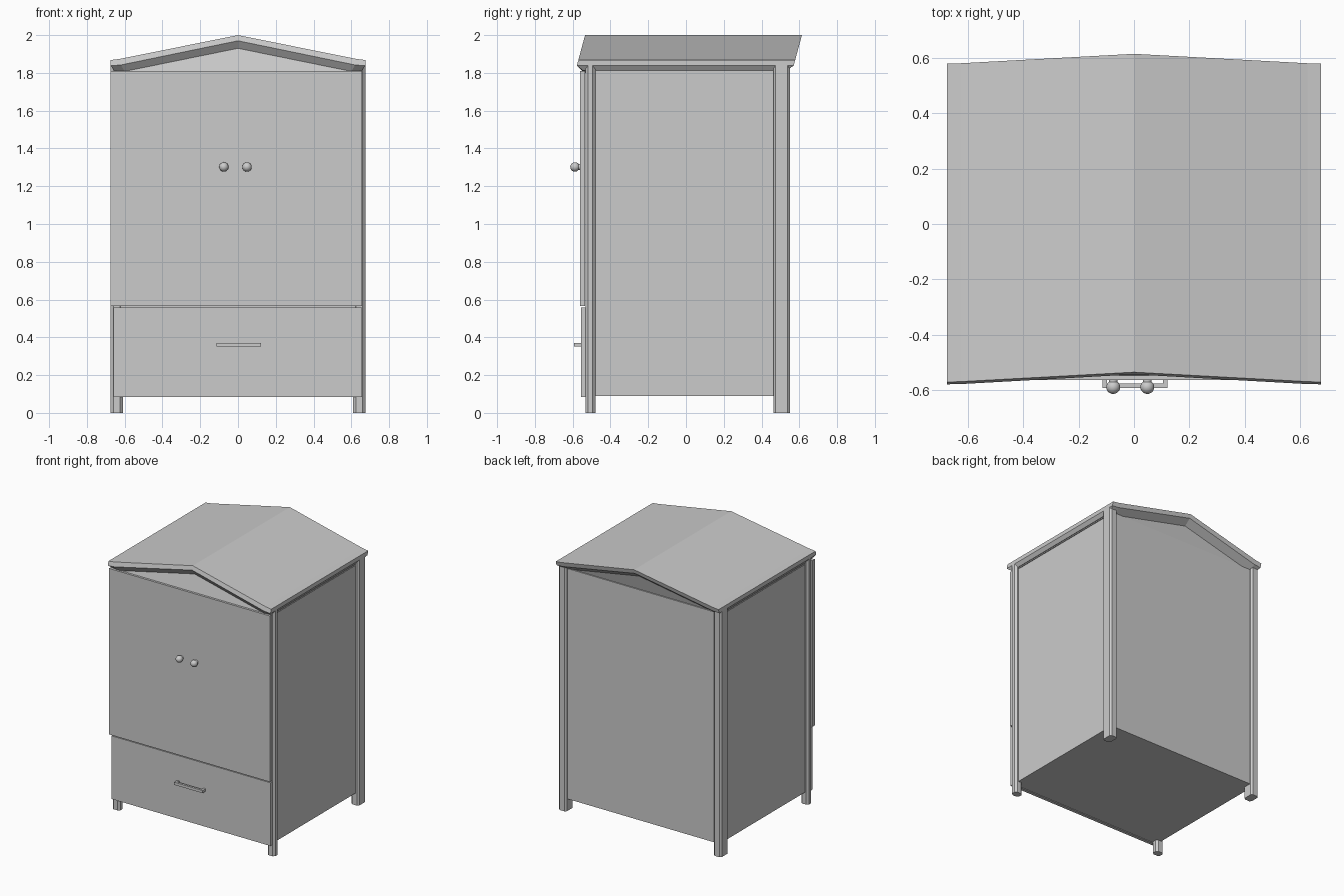
import bpy, bmesh, math

if "Cube" in bpy.data.objects:
    bpy.data.objects.remove(bpy.data.objects["Cube"])


def finish(name, bm):
    bmesh.ops.recalc_face_normals(bm, faces=bm.faces)
    me = bpy.data.meshes.new(name)
    bm.to_mesh(me)
    bm.free()
    ob = bpy.data.objects.new(name, me)
    bpy.context.collection.objects.link(ob)
    return ob


def box(name, x0, x1, y0, y1, z0, z1, chamfer=0):
    """Box from its limits; chamfer cuts the upright edges."""
    bm = bmesh.new()
    bmesh.ops.create_cube(bm, size=1)
    for v in bm.verts:
        v.co.x = x0 if v.co.x < 0 else x1
        v.co.y = y0 if v.co.y < 0 else y1
        v.co.z = z0 if v.co.z < 0 else z1
    if chamfer:
        up = [e for e in bm.edges if abs(e.verts[0].co.z - e.verts[1].co.z) > 0.01]
        bmesh.ops.bevel(bm, geom=up, offset=chamfer, segments=1, affect='EDGES')
    return finish(name, bm)


def roof_prism(name, pts):
    """Prism along y from (x, z, inset) points; its ends lean backward with height."""
    bm = bmesh.new()
    rings = []
    for y, s in ((-0.57, 1), (0.578, -1)):
        rings.append([bm.verts.new((x, y + s * i + 0.27 * (z - 1.868), z)) for x, z, i in pts])
    a, b = rings
    bm.faces.new(a)
    bm.faces.new(b[::-1])
    n = len(pts)
    for k in range(n):
        bm.faces.new((a[k], b[k], b[(k + 1) % n], a[(k + 1) % n]))
    return finish(name, bm)


def mirrored(half, ridge):
    """Left half points + ridge + right half."""
    return half + [ridge] + [(-x, z, i) for x, z, i in half[::-1]]


# Roof: top slab, chamfered underside, gable filling
top = mirrored([(-0.674, 1.868, 0), (-0.625, 1.874, 0)], (0, 2.0, 0))
mid = mirrored([(-0.674, 1.838, 0), (-0.62, 1.842, 0)], (0, 1.97, 0))
low = mirrored([(-0.655, 1.812, 0.04), (-0.60, 1.808, 0.04)], (0, 1.93, 0.04))
roof_prism("roof_slab", top + mid[::-1])

bm = bmesh.new()
rings = []
for prof, y, s in ((mid, -0.57, 1), (low, -0.57, 1), (low, 0.578, -1), (mid, 0.578, -1)):
    rings.append([bm.verts.new((x, y + s * i + 0.27 * (z - 1.868), z)) for x, z, i in prof])
for a, b in zip(rings, rings[1:]):
    for k in range(4):
        bm.faces.new((a[k], a[k + 1], b[k + 1], b[k]))
m0, l0, l1, m1 = rings
for k in (0, 4):
    bm.faces.new((m0[k], l0[k], l1[k], m1[k]))
finish("roof_underside", bm)
roof_prism("gable", [(-0.655, 1.80, 0.04), (-0.60, 1.808, 0.04), (0, 1.93, 0.04),
                     (0.60, 1.808, 0.04), (0.655, 1.80, 0.04)])

# Cabinet body
box("cabinet_body", -0.65, 0.65, -0.53, 0.532, 0.09, 1.815)

# Corner posts
for side, s in (("left", -1), ("right", 1)):
    xa, xb = sorted((s * 0.61, s * 0.674))
    box(f"front_post_{side}", xa, xb, -0.533, -0.48, 0, 1.84, 0.014)
    box(f"back_post_{side}", xa, xb, 0.462, 0.55, 0, 1.84, 0.012)

# Door panel and drawer front
box("door_panel", -0.675, 0.657, -0.562, -0.535, 0.567, 1.81)
box("drawer_front", -0.66, 0.657, -0.555, -0.53, 0.085, 0.558)

# Drawer handle
box("handle_bar", -0.114, 0.121, -0.592, -0.576, 0.351, 0.371)
box("handle_leg_left", -0.114, -0.098, -0.577, -0.55, 0.351, 0.371)
box("handle_leg_right", 0.105, 0.121, -0.577, -0.55, 0.351, 0.371)

# Door knobs
for side, x in (("left", -0.075), ("right", 0.048)):
    bpy.ops.mesh.primitive_uv_sphere_add(segments=16, ring_count=10, radius=0.025,
                                         location=(x, -0.588, 1.302), rotation=(math.pi / 2, 0, 0))
    bpy.context.object.name = f"knob_{side}"
    bpy.ops.object.shade_smooth_by_angle(angle=math.radians(40))
    bpy.ops.mesh.primitive_cylinder_add(vertices=16, radius=0.016, depth=0.03,
                                        location=(x, -0.565, 1.302), rotation=(math.pi / 2, 0, 0))
    bpy.context.object.name = f"knob_stem_{side}"
    bpy.ops.object.shade_smooth_by_angle(angle=math.radians(40))
